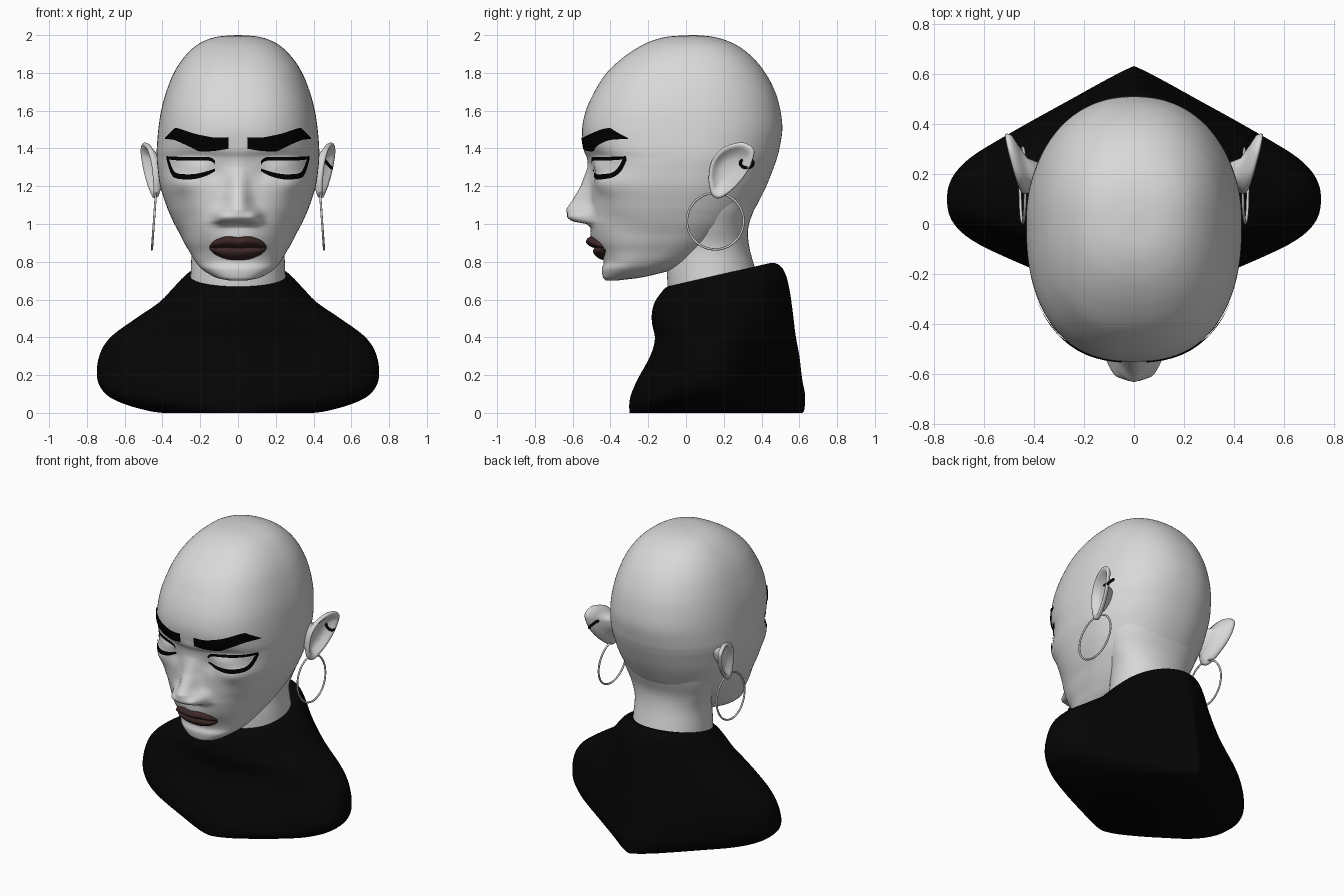
import bpy, bmesh, math
from mathutils import Vector
from mathutils.bvhtree import BVHTree


def material(name, r, g, b):
    m = bpy.data.materials.new(name)
    m.diffuse_color = (r, g, b, 1)
    return m


SKIN = material("pale_skin", .69, .69, .69)
BLACK = material("makeup_black", 0, 0, 0)
KNIT = material("sweater_black", .0015, .0015, .0015)
LIP = material("dark_lip", .045, .02, .02)
SILVER = material("silver", .6, .6, .6)


def spline(keys, k, closed=False):
    """Catmull-Rom resampling of rows of numbers."""
    n, out = len(keys), []
    get = (lambda i: keys[i % n]) if closed else (lambda i: keys[min(max(i, 0), n - 1)])
    for i in range(n if closed else n - 1):
        for j in range(k):
            t = j / k
            out.append([.5 * (2 * b + (c - a) * t + (2 * a - 5 * b + 4 * c - d) * t * t
                              + (3 * b - a - 3 * c + d) * t ** 3)
                        for a, b, c, d in zip(get(i - 1), get(i), get(i + 1), get(i + 2))])
    if not closed:
        out.append(list(keys[-1]))
    return out


def skin_rings(name, rings, mat, closed=True, caps=True):
    """Join rows of points with quads."""
    bm = bmesh.new()
    vs = [[bm.verts.new(p) for p in r] for r in rings]
    n = len(vs[0])
    for a, b in zip(vs, vs[1:]):
        for i in range(n if closed else n - 1):
            j = (i + 1) % n
            bm.faces.new((a[i], a[j], b[j], b[i]))
    if caps:
        bm.faces.new(vs[0])
        bm.faces.new(vs[-1])
    if closed:
        bmesh.ops.recalc_face_normals(bm, faces=bm.faces)
    me = bpy.data.meshes.new(name)
    bm.to_mesh(me)
    bm.free()
    ob = bpy.data.objects.new(name, me)
    bpy.context.collection.objects.link(ob)
    me.materials.append(mat)
    me.shade_smooth()
    return ob


def loft(name, keys, mat, k, segs, shape=None):
    """Rows: z, half width, front y, back y, widest y, tilt, front and back roundness, blunt sides."""
    rings = []
    for z, hw, f, b, yc, tilt, nf, nb, w in spline(keys, k):
        ring = []
        for i in range(segs):
            a = 2 * math.pi * i / segs
            c, s = math.cos(a), math.sin(a)
            n = nb if s > 0 else nf
            u = abs(c) ** (2 / n) * (1 + w)
            if w > 0 and u > .8:
                u = .8 + .2 * (1 - max(0, 1 - (u - .8) / (.2 + w)) ** ((.2 + w) / .2))
            x = hw * math.copysign(u, c)
            y = yc + abs(s) ** (2 / n) * ((b - yc) if s > 0 else (f - yc))
            p = Vector((x, y, z + tilt * (y - yc)))
            ring.append(shape(p) if shape else p)
        rings.append(ring)
    return skin_rings(name, rings, mat)


# Face relief: x, z, x radius, z radius, y shift
BUMPS = [(.22, 1.37, .10, .04, .018), (.23, 1.30, .07, .035, -.008), (.30, 1.215, .09, .06, -.035),
         (.28, 1.0, .08, .08, .022), (0, .90, .11, .06, -.02), (.085, 1.04, .04, .035, -.055),
         (.13, 1.27, .04, .05, .012)]
# Nose: z, projection, half width
NOSE = [(.98, 0, .10), (1.0, .02, .10), (1.015, .10, .09), (1.035, .123, .082), (1.08, .128, .075),
        (1.12, .10, .062), (1.2, .053, .052), (1.3, .017, .047), (1.42, 0, .05)]


def face(p):
    w = min(max(-p.y / .25, 0), 1)
    if not w:
        return p
    dy = sum(d * math.exp(-((abs(p.x) - x) / rx) ** 2 - ((p.z - z) / rz) ** 2)
             for x, z, rx, rz, d in BUMPS)
    for a, b in zip(NOSE, NOSE[1:]):
        if a[0] <= p.z < b[0]:
            t = (p.z - a[0]) / (b[0] - a[0])
            pr, hw = a[1] + t * (b[1] - a[1]), a[2] + t * (b[2] - a[2])
            dy -= pr * math.exp(-abs(p.x / hw) ** 2.3)
    return Vector((p.x, p.y + w * dy, p.z))


# Head
HEAD = [(.70, .03, -.42, -.37, -.39), (.705, .07, -.43, -.33, -.38), (.72, .125, -.44, -.22, -.33),
        (.76, .19, -.445, -.06, -.26), (.80, .225, -.435, .06, -.20), (.85, .255, -.45, .14, -.14),
        (.90, .285, -.475, .20, -.10), (.95, .31, -.495, .26, -.07), (1.0, .337, -.505, .31, -.05),
        (1.05, .36, -.505, .345, -.04), (1.1, .38, -.505, .375, -.03), (1.2, .412, -.505, .425, -.02),
        (1.3, .426, -.505, .465, -.01), (1.35, .43, -.515, .482, 0), (1.4, .43, -.54, .495, 0),
        (1.5, .422, -.55, .51, 0), (1.6, .407, -.53, .50, 0), (1.7, .38, -.485, .472, .01),
        (1.8, .34, -.42, .42, .02), (1.88, .288, -.335, .355, .03), (1.94, .228, -.245, .28, .04),
        (1.975, .165, -.165, .205, .04), (1.993, .10, -.085, .13, .04), (2.0, .01, .03, .05, .04)]
head = loft("head", [r + (0, 2.45, 2.2, 0) for r in HEAD], SKIN, 8, 176, face)

# Neck, flaring into the back of the skull
loft("neck", [(z, hw, f, b, .14, 0, 2, 2.1, 0) for z, hw, f, b in
              [(.58, .26, -.09, .42), (.75, .25, -.10, .37), (.88, .25, -.08, .335),
               (.98, .285, -.05, .33), (1.08, .325, -.02, .362), (1.2, .35, .02, .405)]],
     SKIN, 6, 64)

# Sweater bust with a collar rising to the back
loft("sweater", [
    (0, .40, -.30, .615, .09, 0, 1.5, 1.3, .1), (.012, .48, -.30, .625, .09, 0, 1.45, 1.2, .15),
    (.05, .61, -.30, .63, .09, 0, 1.4, 1.13, .2), (.10, .70, -.29, .63, .09, 0, 1.35, 1.1, .2),
    (.18, .745, -.255, .615, .10, 0, 1.35, 1.1, .2), (.30, .735, -.19, .60, .11, 0, 1.35, 1.1, .2),
    (.40, .675, -.165, .58, .12, .03, 1.4, 1.15, .18), (.50, .54, -.18, .565, .13, .08, 1.6, 1.3, .1),
    (.58, .42, -.18, .55, .14, .15, 1.75, 1.5, .05), (.65, .35, -.165, .53, .15, .2, 1.9, 1.7, .01),
    (.70, .30, -.13, .50, .15, .22, 2, 1.9, 0), (.725, .265, -.10, .45, .15, .23, 2, 2, 0),
    (.71, .24, -.08, .38, .15, .22, 2, 2, 0), (.64, .22, -.06, .34, .15, .2, 2, 2, 0)], KNIT, 6, 144)

# Painted strips laid onto the face by ray casting
tree = BVHTree.FromObject(head, bpy.context.evaluated_depsgraph_get())


def strip(name, rows, mat, side=1, bulge=0, lift=.006, across=6, k=6):
    lines = []
    for x, top, bot in spline(rows, k):
        span = min(1, (top - bot) / .04)
        line = []
        for j in range(across + 1):
            t = j / across
            z = top + t * (bot - top)
            hit, nrm, _, _ = tree.ray_cast(Vector((side * x, -2, z)), Vector((0, 1, 0)))
            p = hit + nrm * lift
            p.y -= bulge * span * math.sin(math.pi * t) ** .7
            line.append(p)
        lines.append(line if side > 0 else line[::-1])
    return skin_rings(name, lines, mat, False, False)


BROW = [(.05, 1.46, 1.40), (.12, 1.458, 1.39), (.20, 1.472, 1.388), (.25, 1.485, 1.41),
        (.32, 1.507, 1.44), (.345, 1.493, 1.447), (.382, 1.455, 1.45)]
UPPER = [(.12, 1.335, 1.315), (.15, 1.355, 1.335), (.25, 1.355, 1.335), (.33, 1.358, 1.338),
         (.372, 1.36, 1.345)]
LOWER = [(.12, 1.295, 1.28), (.18, 1.275, 1.25), (.25, 1.262, 1.235), (.32, 1.268, 1.24),
         (.345, 1.30, 1.258), (.36, 1.34, 1.295), (.372, 1.355, 1.34)]
for s, tag in ((1, "right"), (-1, "left")):
    strip("eyebrow_" + tag, BROW, BLACK, s)
    strip("upper_eyeliner_" + tag, UPPER, BLACK, s)
    strip("lower_eyeliner_" + tag, LOWER, BLACK, s)

# Lips
strip("upper_lip", [(-.15, .885, .875), (-.12, .915, .875), (-.06, .935, .877), (0, .93, .873),
                    (.06, .935, .877), (.12, .915, .875), (.15, .885, .875)], LIP, 1, .03, .003, 10)
strip("lower_lip", [(-.15, .88, .868), (-.12, .876, .84), (-.06, .878, .815), (0, .874, .81),
                    (.06, .878, .815), (.12, .876, .84), (.15, .88, .868)], LIP, 1, .03, .003, 10)

# Ears: cupped outline, then hoops
EAR = [(.12, 1.25), (.135, 1.33), (.185, 1.395), (.25, 1.425), (.31, 1.43), (.36, 1.395),
       (.35, 1.33), (.315, 1.26), (.25, 1.185), (.18, 1.137), (.14, 1.15), (.125, 1.19)]
# scale, outward shift, forward shift
EAR_RINGS = [(.05, -.035, 0), (.35, -.033, 0), (.62, -.022, 0), (.78, .002, 0), (.9, .012, 0),
             (.97, .009, 0), (1, 0, 0), (.95, -.016, 0), (.75, -.032, -.01), (.5, -.06, -.03),
             (.42, -.11, -.04)]


def torus(name, loc, rot, r, tube, mat):
    bpy.ops.mesh.primitive_torus_add(location=loc, rotation=rot, major_radius=r, minor_radius=tube,
                                     major_segments=64, minor_segments=10)
    ob = bpy.context.object
    ob.name = name
    ob.data.materials.append(mat)
    ob.data.shade_smooth()


outline = spline(EAR, 5, True)
for s, tag in ((1, "right"), (-1, "left")):
    rings = []
    for sc, dx, dy in EAR_RINGS:
        ring = []
        for oy, oz in outline:
            y, z = .225 + sc * (oy - .225), 1.29 + sc * (oz - 1.29)
            ring.append((s * (.44 + .25 * (y - .12) + .08 * (z - 1.3) + dx), y + dy, z))
        rings.append(ring)
    skin_rings("ear_" + tag, rings, SKIN)
    torus("hoop_earring_" + tag, (s * .445, .155, 1.015), (0, s * (math.pi / 2 - .07), 0),
          .15, .006, SILVER)

# Small cuff on one ear
torus("ear_cuff", (.472, .322, 1.322), (0, .8, 0), .034, .008, BLACK)
